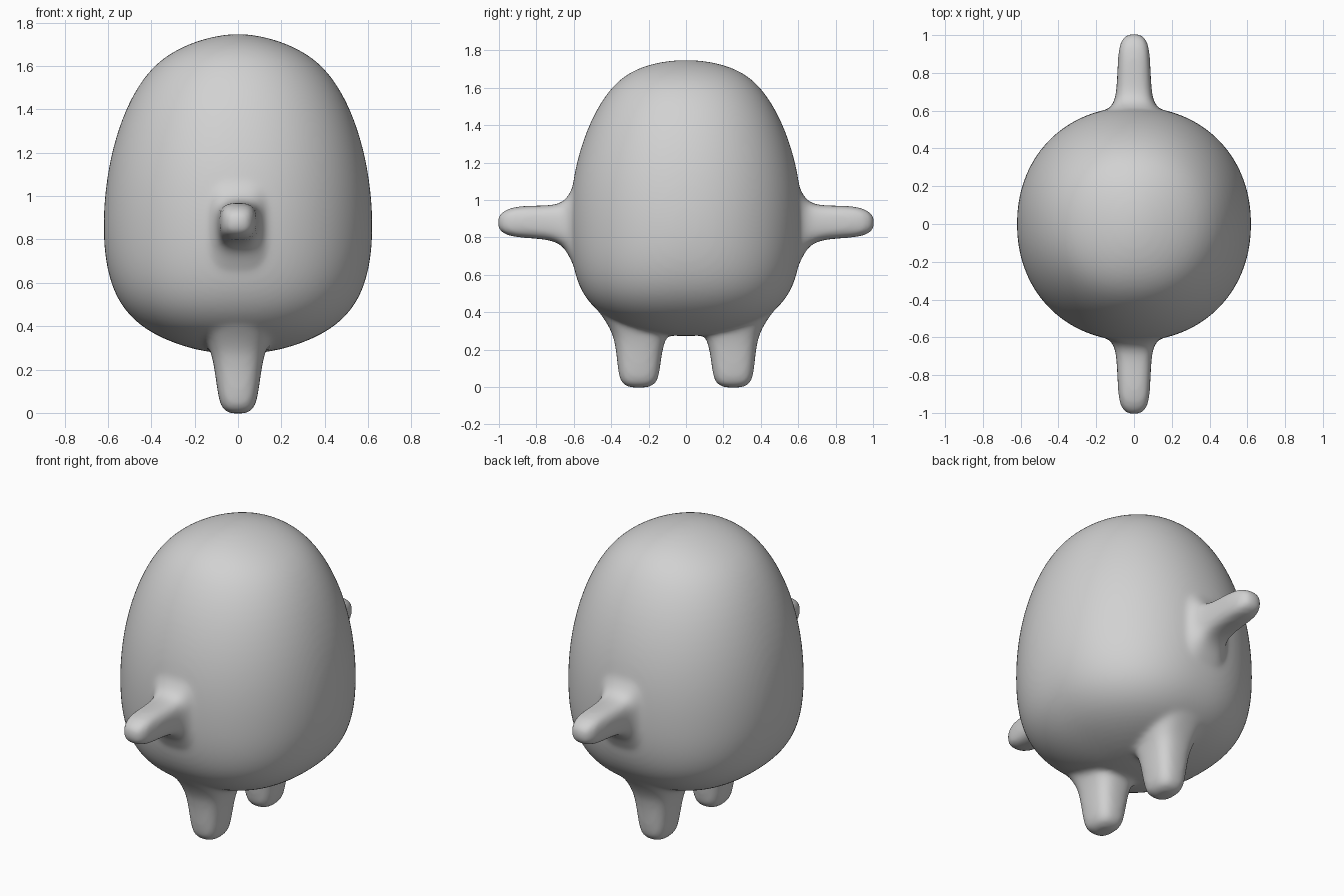
import bpy
import bmesh
from math import cos, sin, pi, copysign
from mathutils import Vector

cube = bpy.data.objects.get("Cube")
if cube:
    bpy.data.objects.remove(cube, do_unlink=True)

grey = bpy.data.materials.new("soft grey")
grey.use_nodes = True
colour = (0.64, 0.64, 0.64, 1)
grey.diffuse_color = colour
grey.node_tree.nodes["Principled BSDF"].inputs["Base Color"].default_value = colour

bm = bmesh.new()


def loft(sections, place, sides):
    """Skin rings of (distance, low, high, half width, squareness); place() orients them."""
    rings = []
    for dist, low, high, half, square in sections:
        ring = []
        for i in range(sides):
            a = 2 * pi * (i + 0.5) / sides
            u = copysign(abs(cos(a)) ** square, cos(a))
            v = copysign(abs(sin(a)) ** square, sin(a))
            ring.append(bm.verts.new(place(u * half, (low + high) / 2 + v * (high - low) / 2, dist)))
        rings.append(ring)
    for r, s in zip(rings, rings[1:]):
        for i in range(sides):
            j = (i + 1) % sides
            bm.faces.new((r[i], r[j], s[j], s[i]))
    # close both ends with fans
    for ring in (rings[0], rings[-1]):
        hub = bm.verts.new(sum((v.co for v in ring), Vector()) / sides)
        for i in range(sides):
            bm.faces.new((hub, ring[i], ring[(i + 1) % sides]))


# Egg-shaped body: half width, half depth, height, squareness
profile = [(0.05, 0.05, 0.273, 0.9), (0.16, 0.16, 0.282, 0.86),
           (0.31, 0.33, 0.324, 0.84), (0.455, 0.475, 0.398, 0.85),
           (0.56, 0.57, 0.515, 0.88), (0.61, 0.612, 0.67, 0.92),
           (0.624, 0.624, 0.83, 0.95), (0.618, 0.62, 1.0, 0.955),
           (0.588, 0.59, 1.2, 0.96), (0.517, 0.517, 1.42, 0.96),
           (0.407, 0.412, 1.595, 0.96), (0.275, 0.305, 1.685, 0.97),
           (0.14, 0.175, 1.732, 1.0), (0.045, 0.06, 1.747, 1.0)]
loft([(z, -d, d, w, sq) for w, d, z, sq in profile], lambda u, v, d: (u, v, d), 48)

# Arms flare out of the body along y, legs flare down from it
arm = [(0.45, 0.58, 1.20, 0.19), (0.565, 0.60, 1.16, 0.18),
       (0.607, 0.65, 1.07, 0.14), (0.64, 0.735, 1.0, 0.108),
       (0.70, 0.782, 0.972, 0.095), (0.82, 0.793, 0.972, 0.089),
       (0.93, 0.80, 0.966, 0.084), (0.985, 0.823, 0.937, 0.064),
       (1.007, 0.85, 0.91, 0.03)]
leg = [(0.56, 0.06, 0.535, 0.20), (0.47, 0.06, 0.525, 0.19),
       (0.38, 0.068, 0.45, 0.165), (0.30, 0.085, 0.402, 0.135),
       (0.25, 0.11, 0.386, 0.119), (0.17, 0.129, 0.373, 0.106),
       (0.06, 0.141, 0.363, 0.091), (0.014, 0.16, 0.344, 0.073),
       (-0.003, 0.20, 0.305, 0.04)]
for side in (-1, 1):
    loft([(*s, 0.66) for s in arm], lambda u, v, d: (u, side * d, v), 16)
    loft([(*s, 0.7) for s in leg], lambda u, v, d: (u, side * v, d), 16)

bmesh.ops.recalc_face_normals(bm, faces=bm.faces)
mesh = bpy.data.meshes.new("body_with_limbs")
bm.to_mesh(mesh)
bm.free()
mesh.materials.append(grey)
body = bpy.data.objects.new("body_with_limbs", mesh)
bpy.context.collection.objects.link(body)

# Round the parts, fuse them into one skin, and soften the joints
round_off = body.modifiers.new("round", "SUBSURF")
round_off.levels = round_off.render_levels = 2
fuse = body.modifiers.new("fuse", "REMESH")
fuse.mode = "VOXEL"
fuse.voxel_size = 0.014
fuse.use_smooth_shade = True
soften = body.modifiers.new("soften", "SMOOTH")
soften.factor = 0.5
soften.iterations = 14
